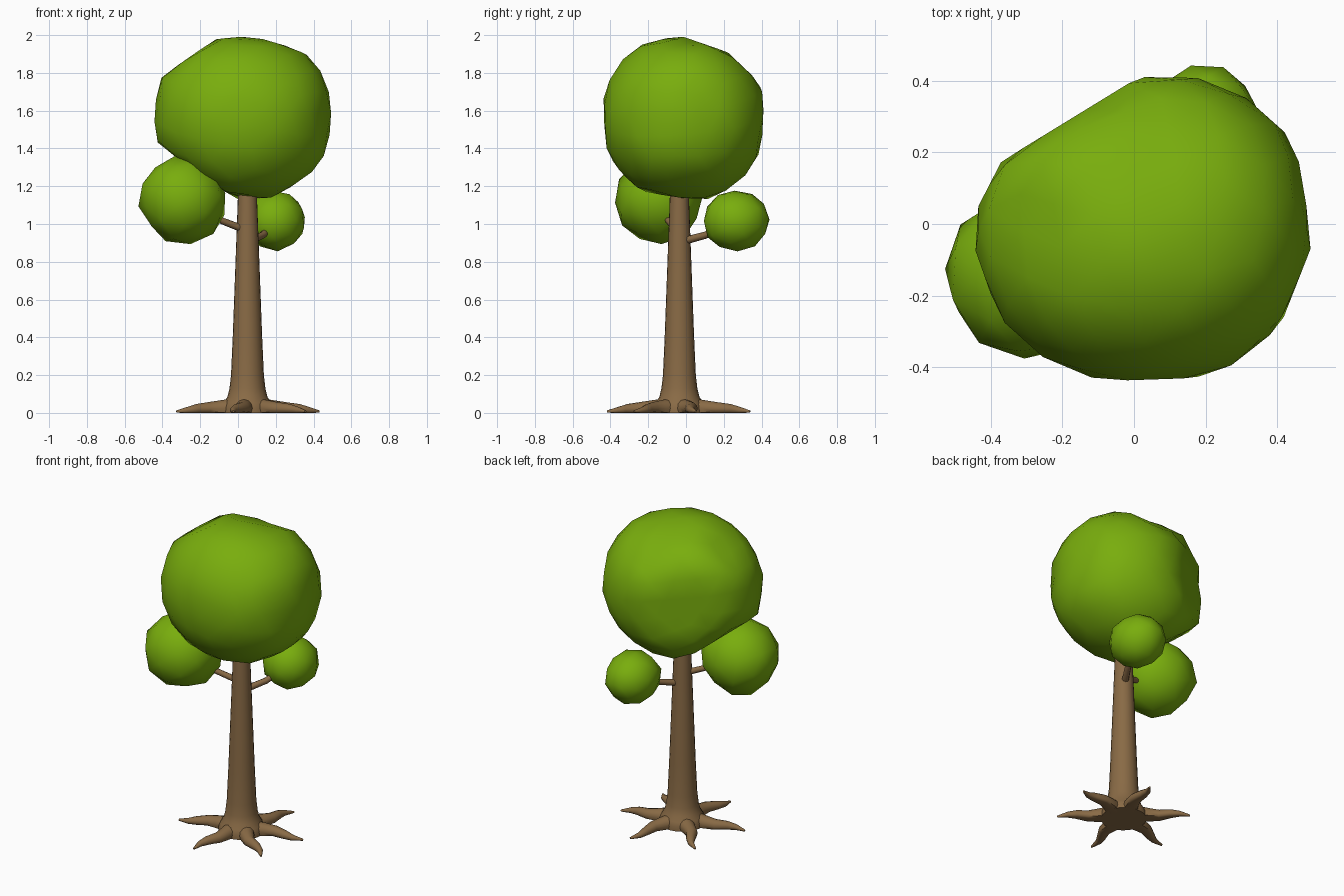
import bpy, bmesh, math, random
from mathutils import Vector, Matrix

if "Cube" in bpy.data.objects:
    bpy.data.objects.remove(bpy.data.objects["Cube"])

random.seed(4)


def material(name, rgb):
    m = bpy.data.materials.new(name)
    m.diffuse_color = (*rgb, 1)
    m.use_nodes = True
    m.node_tree.nodes["Principled BSDF"].inputs["Base Color"].default_value = m.diffuse_color
    return m


BARK = material("bark brown", (0.25, 0.145, 0.06))
LEAF = material("leaf green", (0.19, 0.42, 0.004))
CX, CY = 0.05, -0.035  # trunk axis


def finish(bm, name, mat, sharp):
    bmesh.ops.recalc_face_normals(bm, faces=bm.faces)
    me = bpy.data.meshes.new(name)
    bm.to_mesh(me)
    bm.free()
    me.materials.append(mat)
    for p in me.polygons:
        p.use_smooth = True
    me.set_sharp_from_angle(angle=math.radians(sharp))
    ob = bpy.data.objects.new(name, me)
    bpy.context.collection.objects.link(ob)
    return ob


def tube(name, points, radii, sides, mat, floor=None):
    """Tapered tube through points, capped at both ends."""
    bm = bmesh.new()
    pts = [Vector(p) for p in points]
    rings = []
    for i, (p, r) in enumerate(zip(pts, radii)):
        d = (pts[min(i + 1, len(pts) - 1)] - pts[max(i - 1, 0)]).normalized()
        rot = d.to_track_quat('Z', 'Y')
        ring = []
        for k in range(sides):
            a = 2 * math.pi * k / sides
            v = p + rot @ Vector((r * math.cos(a), r * math.sin(a), 0))
            if floor is not None:
                v.z = max(v.z, floor)
            ring.append(bm.verts.new(v))
        rings.append(ring)
    for a, b in zip(rings, rings[1:]):
        for k in range(sides):
            j = (k + 1) % sides
            bm.faces.new((a[k], a[j], b[j], b[k]))
    bm.faces.new(rings[0][::-1])
    bm.faces.new(rings[-1])
    return finish(bm, name, mat, 55)


def outline_reach(outline, cu, cv, du, dv):
    """How far a ray from (cu, cv) along (du, dv) goes before it meets the outline."""
    best = 10.0
    for (u0, v0), (u1, v1) in zip(outline, outline[1:] + outline[:1]):
        eu, ev = u1 - u0, v1 - v0
        det = du * ev - dv * eu
        if abs(det) < 1e-9:
            continue
        t = ((u0 - cu) * ev - (v0 - cv) * eu) / det
        s = ((u0 - cu) * dv - (v0 - cv) * du) / det
        if t > 0 and -1e-6 <= s <= 1 + 1e-6:
            best = min(best, t)
    return best


def foliage(name, centre, size, turn=0.0, jitter=0.03, detail=2, outlines=()):
    """Leaf ball; optional outlines (axis, axis, points) trim its profile."""
    bm = bmesh.new()
    bmesh.ops.create_icosphere(bm, subdivisions=detail, radius=1.0,
                               matrix=Matrix.Rotation(turn, 4, (0.3, 0.5, 0.8)))
    for v in bm.verts:
        f = 1 + random.uniform(-jitter, jitter)
        d = Vector([s * x for s, x in zip(size, v.co.normalized())])
        for i, j, pts in outlines:
            f = min(f, outline_reach(pts, centre[i], centre[j], d[i], d[j]))
        v.co = Vector(centre) + d * f
    return finish(bm, name, LEAF, 60)


# trunk, flared at the foot
profile = [(0.135, 0.0), (0.135, 0.03), (0.125, 0.055), (0.106, 0.085), (0.095, 0.13),
           (0.087, 0.2), (0.078, 0.4), (0.065, 0.75), (0.052, 1.1), (0.047, 1.3)]
tube("trunk", [(CX, CY, z) for r, z in profile], [r for r, z in profile], 20, BARK)

# six wavy roots on the ground
for i, deg in enumerate((13, 73, 136, 195, 259, 322)):
    bend = 0.025 * (1 if i % 2 else -1)
    pts = []
    for r, z, w in ((0.09, 0.025, 0), (0.15, 0.024, -0.4), (0.21, 0.022, -0.6),
                    (0.28, 0.02, 0.2), (0.33, 0.014, 0.5), (0.39, 0.007, 0)):
        a = math.radians(deg)
        s = w * bend
        pts.append((CX + r * math.cos(a) - s * math.sin(a),
                    CY + r * math.sin(a) + s * math.cos(a), z))
    tube(f"root_{i + 1}", pts, (0.05, 0.042, 0.035, 0.027, 0.018, 0.006), 12, BARK, 0.0)

# two side branches
tube("left_branch", [(0.05, -0.04, 0.965), (-0.08, -0.09, 1.015), (-0.28, -0.15, 1.1)],
     (0.02, 0.018, 0.016), 8, BARK)
tube("right_branch", [(0.05, -0.03, 0.905), (0.13, 0.1, 0.94), (0.19, 0.25, 1.0)],
     (0.021, 0.019, 0.017), 8, BARK)

# faceted crown, trimmed to its front, side and top profiles
front = [(-0.09, 2.0), (0.06, 2.0), (0.4, 1.9), (0.52, 1.6), (0.44, 1.31), (0.2, 1.14),
         (0.0, 1.13), (-0.2, 1.25), (-0.46, 1.46), (-0.42, 1.77)]
side = [(-0.27, 1.94), (-0.04, 2.0), (0.22, 1.91), (0.41, 1.73), (0.41, 1.5),
        (0.36, 1.25), (0.1, 1.12), (-0.3, 1.18), (-0.41, 1.3), (-0.44, 1.6), (-0.43, 1.77)]
top = [(0.03, 0.42), (0.27, 0.4), (0.46, 0.235), (0.46, 0.08), (0.52, 0.0), (0.41, -0.28),
       (0.26, -0.425), (-0.05, -0.44), (-0.2, -0.415), (-0.37, -0.28), (-0.465, -0.01),
       (-0.37, 0.175)]
foliage("crown", (0.03, -0.01, 1.565), (0.495, 0.442, 0.452), 0.4, 0.0, 3,
        [(0, 2, front), (1, 2, side), (0, 1, top)])

# one leaf ball per branch
foliage("left_clump", (-0.29, -0.145, 1.13), (0.235, 0.235, 0.232), 0.7, 0.04)
foliage("right_clump", (0.195, 0.265, 1.02), (0.163, 0.178, 0.162), 1.7, 0.03)
